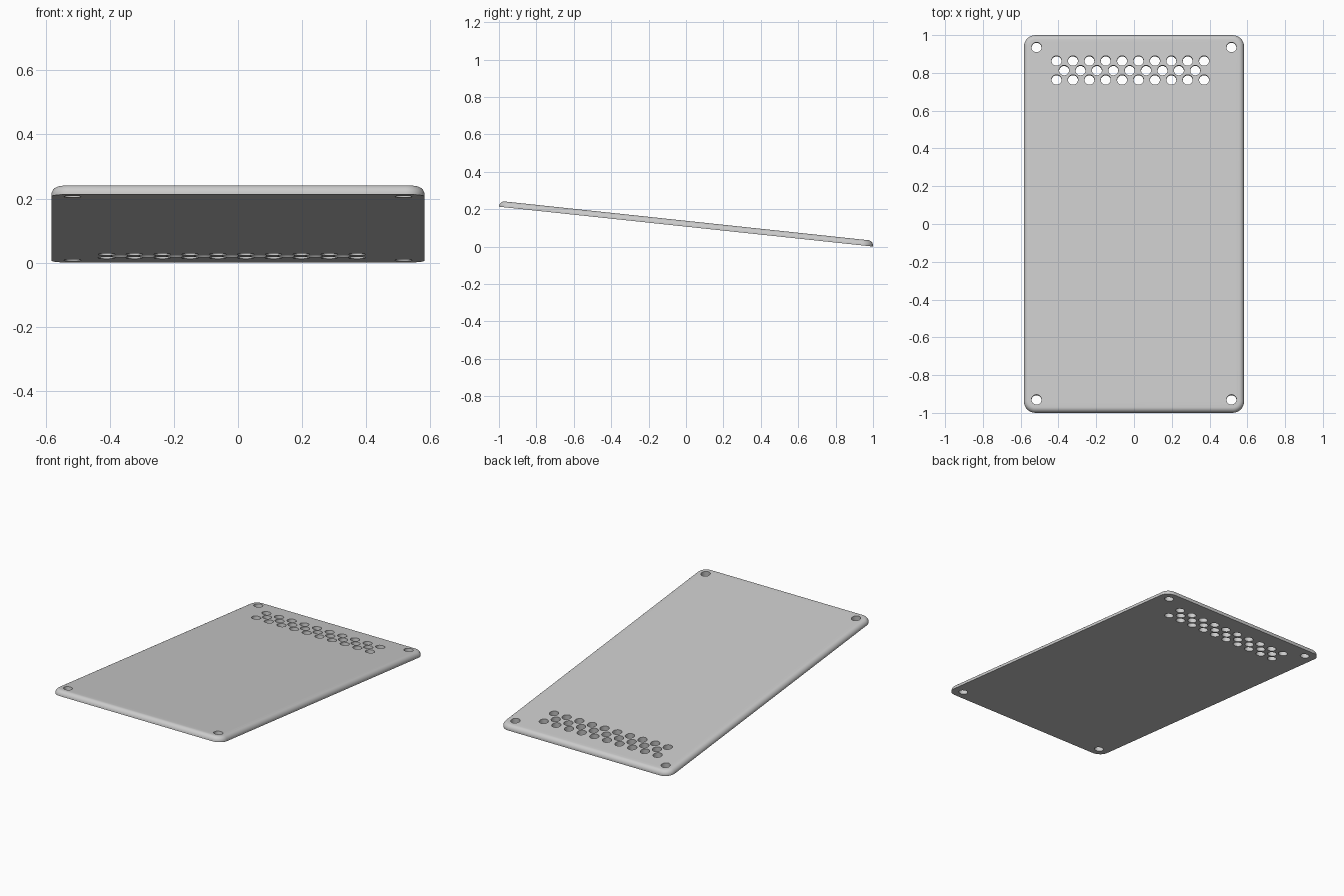
import bpy, bmesh, math
from mathutils import Matrix, Vector

cube = bpy.data.objects.get("Cube")
if cube:
    bpy.data.objects.remove(cube, do_unlink=True)

WIDTH, LENGTH, THICK = 1.165, 2.01, 0.031
CORNER, FILLET, HOLE = 0.06, 0.027, 0.0265
TILT = math.radians(6.08)

grey = bpy.data.materials.new("light grey")
grey.use_nodes = True
colour = (0.6, 0.6, 0.6, 1)
grey.diffuse_color = colour
grey.node_tree.nodes["Principled BSDF"].inputs["Base Color"].default_value = colour


def add_object(name, bm):
    mesh = bpy.data.meshes.new(name)
    bm.to_mesh(mesh)
    bm.free()
    mesh.materials.append(grey)
    obj = bpy.data.objects.new(name, mesh)
    bpy.context.collection.objects.link(obj)
    return obj


# Plate: rounded corners, rounded top rim, flat underside
bm = bmesh.new()
bmesh.ops.create_cube(bm, size=1)
bmesh.ops.scale(bm, vec=(WIDTH, LENGTH, THICK), verts=bm.verts)
bmesh.ops.translate(bm, vec=(0, 0, THICK / 2), verts=bm.verts)
uprights = [e for e in bm.edges if abs(e.verts[0].co.z - e.verts[1].co.z) > THICK / 2]
bmesh.ops.bevel(bm, geom=uprights, offset=CORNER, offset_type='OFFSET',
                segments=10, profile=0.5, affect='EDGES')
rim = [e for e in bm.edges if all(v.co.z > THICK / 2 for v in e.verts)]
bmesh.ops.bevel(bm, geom=rim, offset=FILLET, offset_type='OFFSET',
                segments=8, profile=0.5, affect='EDGES')
plate = add_object("cover_plate", bm)

# Hole centres: four screw holes and three staggered vent rows
centres = [(x, y) for x in (-0.516, 0.516) for y in (-0.938, 0.938)]
step = 0.0868
for y, start, count in ((0.866, -0.41, 10), (0.815, -0.37, 9), (0.765, -0.41, 10)):
    centres += [(start + i * step, y) for i in range(count)]

bm = bmesh.new()
for x, y in centres:
    bmesh.ops.create_cone(bm, cap_ends=True, segments=32, radius1=HOLE, radius2=HOLE,
                          depth=0.2, matrix=Matrix.Translation((x, y, 0)))
cutter = add_object("hole_cutter", bm)
cutter.hide_render = True

# Cut the holes, then drop the cutter
cut = plate.modifiers.new("holes", 'BOOLEAN')
cut.operation = 'DIFFERENCE'
cut.solver = 'EXACT'
cut.object = cutter
bpy.ops.object.select_all(action='DESELECT')
plate.select_set(True)
bpy.context.view_layer.objects.active = plate
bpy.ops.object.modifier_apply(modifier=cut.name)
bpy.data.objects.remove(cutter, do_unlink=True)

# Slope the plate down to the back and rest it on the ground
plate.data.transform(Matrix.Rotation(-TILT, 4, 'X'))
ys = [v.co.y for v in plate.data.vertices]
low = min(v.co.z for v in plate.data.vertices)
plate.data.transform(Matrix.Translation(Vector((0, -(min(ys) + max(ys)) / 2, -low))))
bpy.ops.object.shade_smooth_by_angle(angle=math.radians(30))
